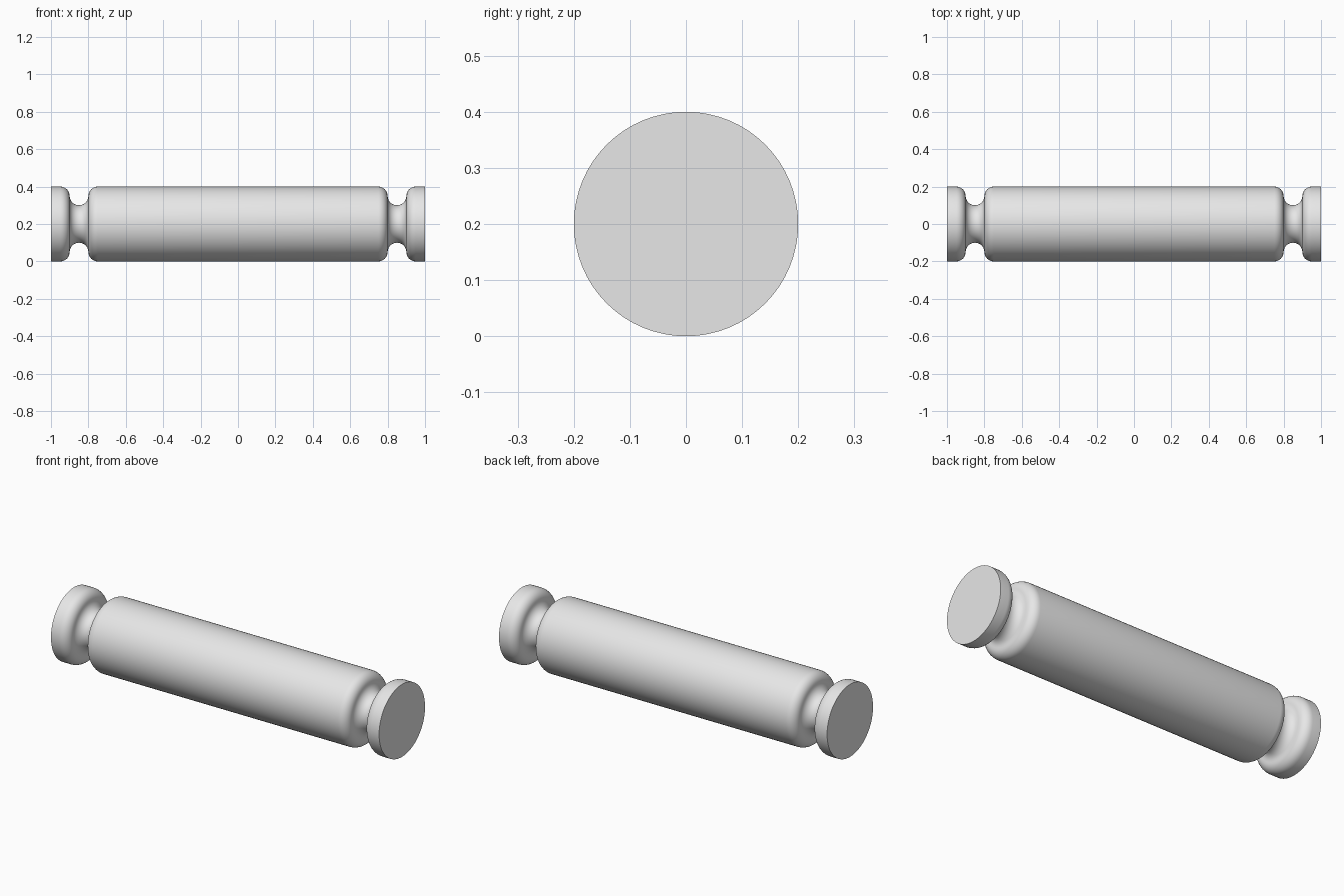
import bpy, bmesh
from math import sin, cos, pi, radians
from mathutils import Matrix, Vector

cube = bpy.data.objects.get("Cube")
if cube:
    bpy.data.objects.remove(cube, do_unlink=True)

SEGMENTS = 64
RADIUS = 0.2
FILLET = 0.05
STEPS = 8

grey = bpy.data.materials.new("plain grey")
grey.use_nodes = True
grey.diffuse_color = (0.8, 0.8, 0.8, 1)
grey.node_tree.nodes["Principled BSDF"].inputs["Base Color"].default_value = (0.8, 0.8, 0.8, 1)


def arc(cx, start, end, steps):
    """Points (x, radius) on a fillet circle centred at cx."""
    points = []
    for i in range(steps + 1):
        a = radians(start + (end - start) * i / steps)
        points.append((cx + FILLET * cos(a), RADIUS - FILLET + FILLET * sin(a)))
    return points


# Half profile from the end cap inward: rounded disc, neck groove, rounded shoulder
half = [(1, 0), (1, RADIUS)]
half += arc(0.95, 90, 180, STEPS)
half += arc(0.85, 0, -180, 2 * STEPS)[1:]
half += arc(0.75, 0, 90, STEPS)[1:]
profile = half + [(-x, r) for x, r in reversed(half)]

# Turn the profile around the long axis
bm = bmesh.new()
verts = [bm.verts.new((x, 0, r)) for x, r in profile]
edges = [bm.edges.new(pair) for pair in zip(verts, verts[1:])]
bmesh.ops.spin(bm, geom=verts + edges, cent=(0, 0, 0), axis=(1, 0, 0),
               angle=2 * pi, steps=SEGMENTS, use_merge=True)
bmesh.ops.remove_doubles(bm, verts=bm.verts, dist=0.0001)
bmesh.ops.recalc_face_normals(bm, faces=bm.faces)
bmesh.ops.translate(bm, verts=bm.verts, vec=(0, 0, RADIUS))

mesh = bpy.data.meshes.new("grooved_pin")
bm.to_mesh(mesh)
bm.free()
mesh.materials.append(grey)
pin = bpy.data.objects.new("grooved_pin", mesh)
bpy.context.collection.objects.link(pin)

# Smooth sides with crisp end caps
bpy.context.view_layer.objects.active = pin
pin.select_set(True)
bpy.ops.object.shade_smooth_by_angle(angle=radians(30))
